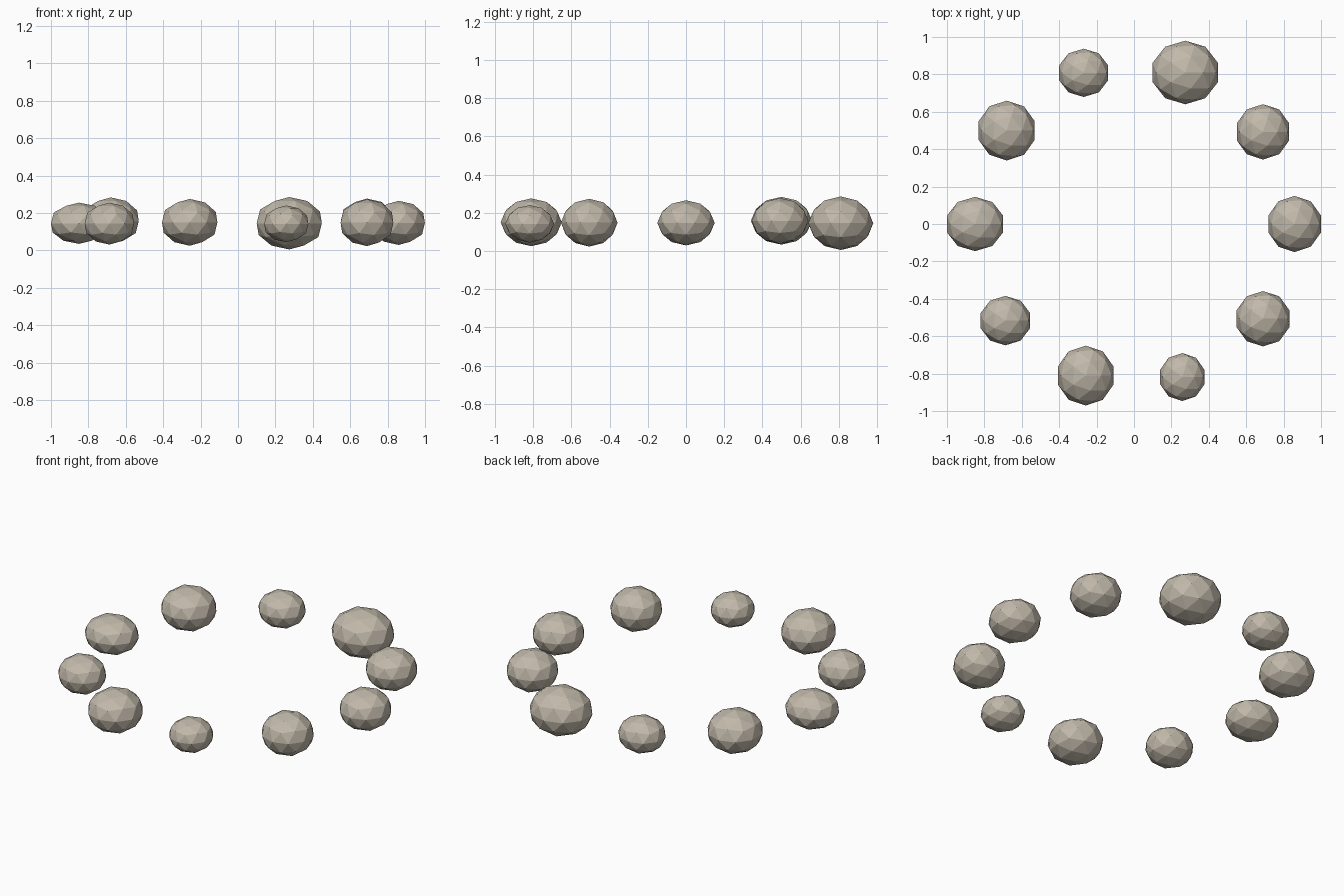
import bpy
from math import cos, sin, tau
from mathutils import Vector

cube = bpy.data.objects.get("Cube")
if cube:
    bpy.data.objects.remove(cube, do_unlink=True)

# Weathered stone colour shared by the whole ring
stone_colour = (0.53, 0.48, 0.40, 1.0)
stone_material = bpy.data.materials.new("warm grey stone")
stone_material.use_nodes = True
stone_material.diffuse_color = stone_colour
shader = stone_material.node_tree.nodes["Principled BSDF"]
shader.inputs["Base Color"].default_value = stone_colour
shader.inputs["Roughness"].default_value = 0.9

RING_RADIUS = 0.855

# Each stone, counter-clockwise from the left side:
# (nudge from its even place on the ring and centre height), (half sizes)
STONES = [
    ((0.004, 0, 0.147), (0.14, 0.15, 0.118)),
    ((-0.002, -0.01, 0.157), (0.14, 0.148, 0.12)),
    ((0.01, -0.003, 0.145), (0.174, 0.17, 0.14)),
    ((-0.005, -0.005, 0.145), (0.131, 0.129, 0.105)),
    ((0.011, -0.003, 0.158), (0.15, 0.16, 0.125)),
    ((0.005, 0, 0.145), (0.15, 0.145, 0.11)),
    ((0.004, -0.014, 0.143), (0.132, 0.132, 0.112)),
    ((0.006, 0.003, 0.15), (0.148, 0.16, 0.125)),
    ((-0.006, -0.005, 0.142), (0.118, 0.128, 0.098)),
    ((-0.002, -0.004, 0.148), (0.141, 0.148, 0.125)),
]


def add_stone(number, centre, half_size):
    """Flat-faced, slightly squashed boulder filling the given half sizes."""
    bpy.ops.mesh.primitive_ico_sphere_add(subdivisions=2, radius=1)
    stone = bpy.context.object
    stone.name = f"ring_stone_{number}"
    stone.data.name = stone.name
    stone.data.materials.append(stone_material)
    # Fit the faceted ball exactly to the wanted size
    vertices = stone.data.vertices
    reach = [max(abs(v.co[axis]) for v in vertices) for axis in range(3)]
    for v in vertices:
        v.co = [v.co[i] * half_size[i] / reach[i] for i in range(3)]
    stone.data.shade_flat()
    stone.location = centre
    return stone


# Ring of stones
for index, (nudge, half_size) in enumerate(STONES):
    angle = tau * index / len(STONES)
    place = Vector((cos(angle), sin(angle), 0)) * RING_RADIUS
    add_stone(index + 1, place + Vector(nudge), half_size)
